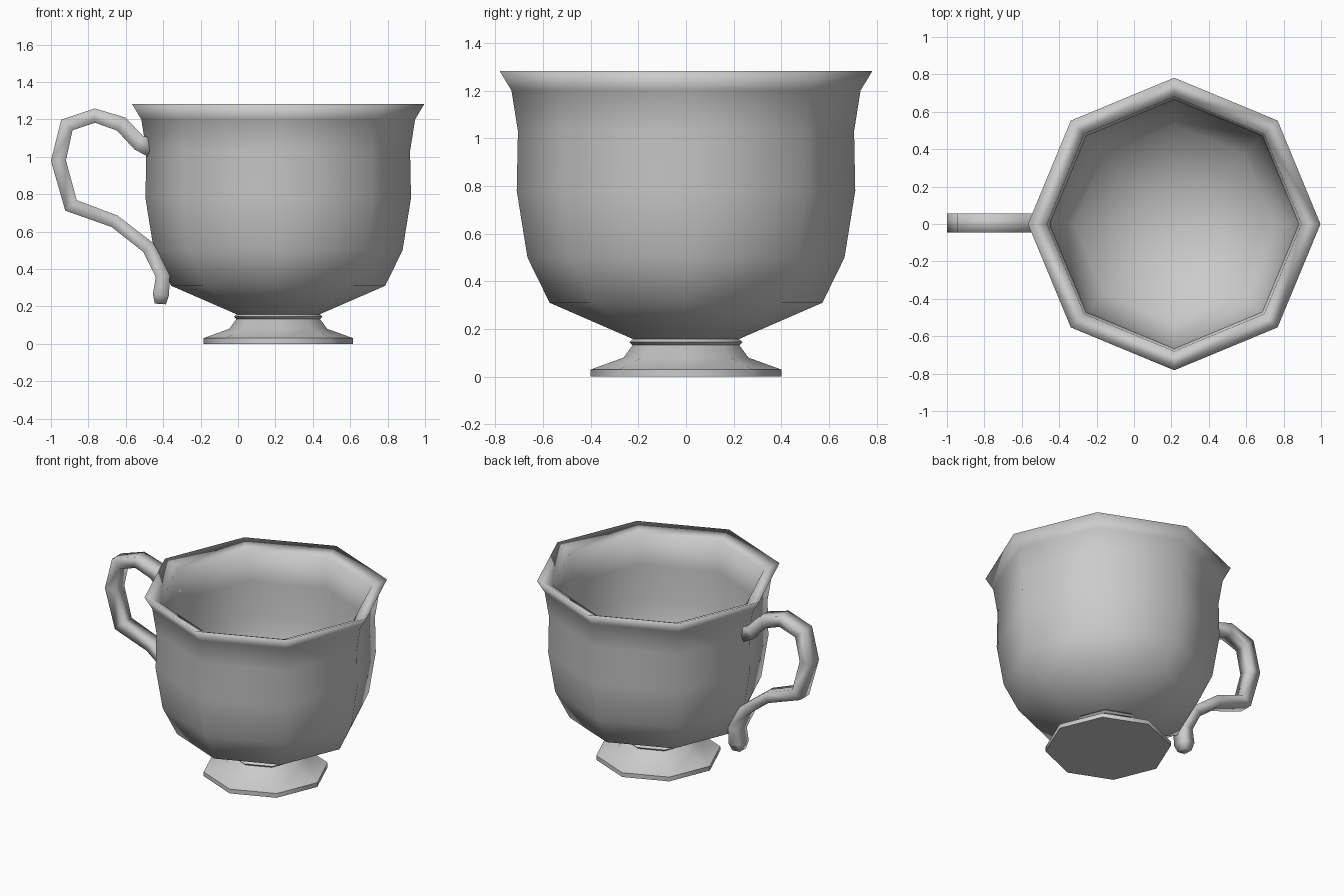
import bpy, bmesh, math
from mathutils import Vector

if "Cube" in bpy.data.objects:
    bpy.data.objects.remove(bpy.data.objects["Cube"], do_unlink=True)

AXIS_X = 0.215   # centre of the cup
SIDES = 8

mat = bpy.data.materials.new("grey_china")
mat.use_nodes = True
grey = (0.6, 0.6, 0.6, 1)
mat.diffuse_color = grey
mat.node_tree.nodes["Principled BSDF"].inputs["Base Color"].default_value = grey


def finish(name, bm, angle):
    """Clean the mesh, make the object, shade it smooth."""
    bmesh.ops.remove_doubles(bm, verts=bm.verts, dist=0.0005)
    bmesh.ops.recalc_face_normals(bm, faces=bm.faces)
    mesh = bpy.data.meshes.new(name)
    bm.to_mesh(mesh)
    bm.free()
    mesh.materials.append(mat)
    obj = bpy.data.objects.new(name, mesh)
    bpy.context.collection.objects.link(obj)
    bpy.ops.object.select_all(action='DESELECT')
    obj.select_set(True)
    bpy.context.view_layer.objects.active = obj
    bpy.ops.object.shade_smooth_by_angle(angle=math.radians(angle))


def lathe(name, profile, angle):
    """Turn a (radius, height) profile into an eight-sided solid."""
    bm = bmesh.new()
    verts = [bm.verts.new((AXIS_X + r, 0, z)) for r, z in profile]
    edges = [bm.edges.new(pair) for pair in zip(verts, verts[1:])]
    bmesh.ops.spin(bm, geom=verts + edges, cent=(AXIS_X, 0, 0), axis=(0, 0, 1),
                   angle=math.tau, steps=SIDES, use_merge=False)
    finish(name, bm, angle)


def strap(name, path, centre_y):
    """Sweep a four-sided section along (x, z, half thickness, half width)."""
    bm = bmesh.new()
    pts = [Vector((x, centre_y, z)) for x, z, _, _ in path]
    rings = []
    for i, p in enumerate(pts):
        before = (p - pts[max(i - 1, 0)]).normalized()
        after = (pts[min(i + 1, len(pts) - 1)] - p).normalized()
        tangent = (before + after).normalized()
        normal = Vector((-tangent.z, 0, tangent.x))
        mitre = 1 / max(tangent.dot(after if i == 0 else before), 0.7)
        thick, wide = path[i][2:]
        rings.append([bm.verts.new(p + normal * (u * thick * mitre) + Vector((0, v * wide, 0)))
                      for u, v in ((1, 1), (1, -1), (-1, -1), (-1, 1))])
    for a, b in zip(rings, rings[1:]):
        for k in range(4):
            n = (k + 1) % 4
            bm.faces.new((a[k], a[n], b[n], b[k]))
    bm.faces.new(rings[0])
    bm.faces.new(rings[-1])
    finish(name, bm, 180)


# Foot: flat base, thin rim, flared slope
lathe("foot", [(0, 0), (0.4, 0), (0.4, 0.03), (0.262, 0.08),
               (0.222, 0.135), (0, 0.135)], 62)

# Narrow ring between foot and bowl
lathe("neck_ring", [(0, 0.13), (0.222, 0.13), (0.237, 0.145),
                    (0.222, 0.158), (0, 0.158)], 62)

# Bowl: outer wall, flared soft lip, inner wall
lathe("bowl", [(0, 0.155), (0.22, 0.157), (0.572, 0.31), (0.665, 0.5),
               (0.71, 0.78), (0.705, 1.03), (0.732, 1.2), (0.782, 1.283),
               (0.68, 1.24), (0.665, 1.03), (0.67, 0.78), (0.625, 0.52),
               (0.53, 0.345), (0.2, 0.2), (0, 0.195)], 180)

# Handle: curled loop with a small rounded tail below
W = 0.05
strap("handle", [(-0.465, 1.048, 0.05, W), (-0.53, 1.075, 0.042, W),
                 (-0.625, 1.175, 0.04, W), (-0.765, 1.22, 0.036, W),
                 (-0.915, 1.17, 0.036, W), (-0.96, 0.98, 0.039, W),
                 (-0.893, 0.74, 0.037, W), (-0.66, 0.655, 0.034, W),
                 (-0.48, 0.515, 0.035, W), (-0.402, 0.365, 0.037, W),
                 (-0.412, 0.262, 0.043, W), (-0.415, 0.213, 0.03, 0.035)], 0.005)
